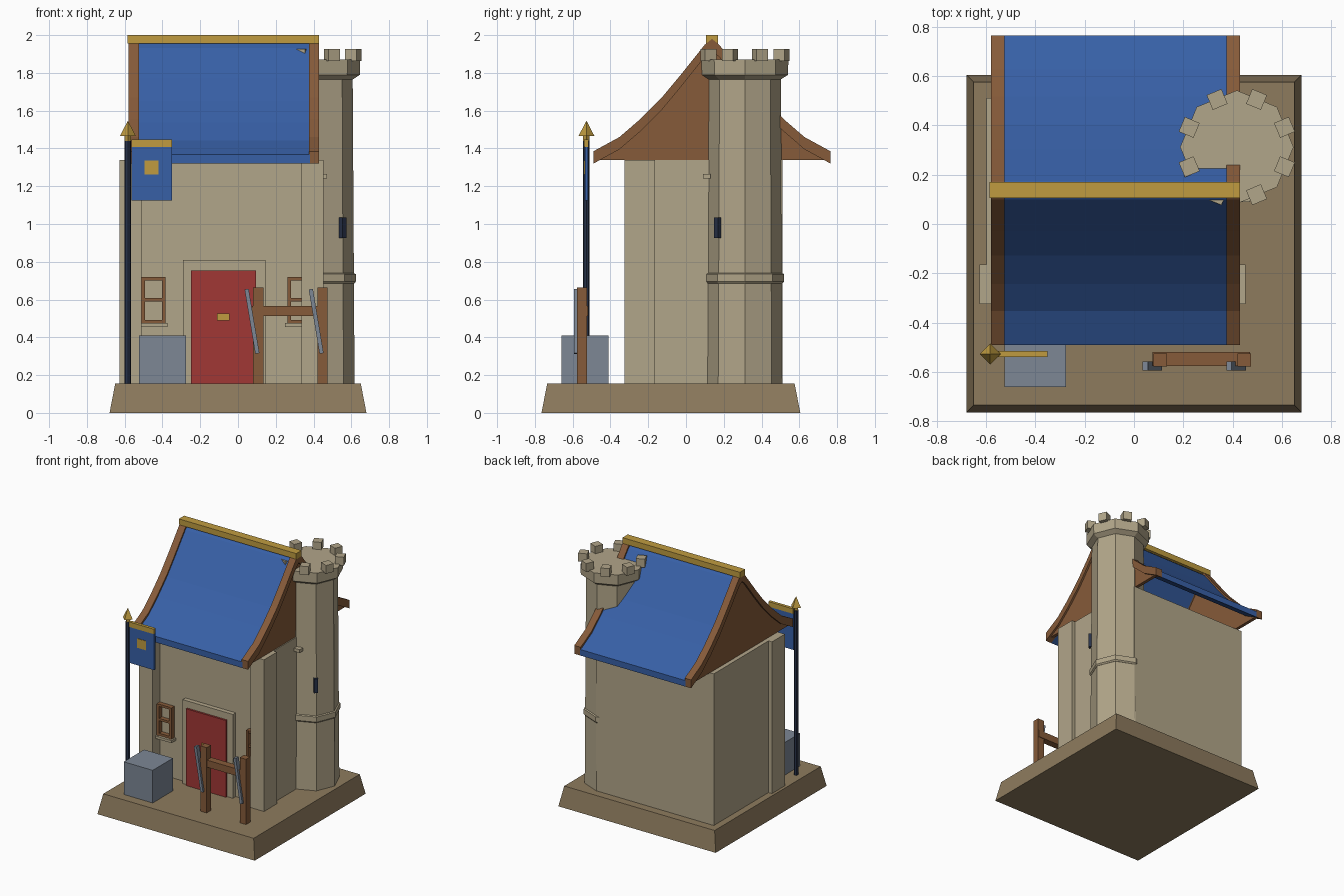
import bpy, bmesh, math
from mathutils import Matrix

old = bpy.data.objects.get("Cube")
if old:
    bpy.data.objects.remove(old, do_unlink=True)


def material(name, r, g, b):
    m = bpy.data.materials.new(name)
    m.use_nodes = True
    col = tuple((c / 255) ** 2.2 for c in (r, g, b)) + (1.0,)
    m.diffuse_color = col
    m.node_tree.nodes["Principled BSDF"].inputs["Base Color"].default_value = col
    return m


stone = material("stone", 176, 164, 136)
earth = material("earth", 140, 122, 94)
blue = material("blue_cloth_and_tile", 58, 96, 165)
wood = material("wood", 133, 91, 60)
gold = material("gold", 190, 154, 66)
red = material("red_paint", 160, 58, 56)
navy = material("dark_iron", 44, 53, 74)
steel = material("grey_steel", 124, 134, 148)


def finish(name, bm, mat):
    bmesh.ops.recalc_face_normals(bm, faces=bm.faces)
    me = bpy.data.meshes.new(name)
    bm.to_mesh(me)
    bm.free()
    me.materials.append(mat)
    ob = bpy.data.objects.new(name, me)
    bpy.context.scene.collection.objects.link(ob)
    return ob


def box(name, x, y, z, mat, inset=0.0):
    """Box from (min, max) ranges; inset narrows the top."""
    bm = bmesh.new()
    bmesh.ops.create_cube(bm, size=1)
    for v in bm.verts:
        shrink = inset if v.co.z > 0 else 0
        v.co = [(r[0] + r[1]) / 2 + math.copysign((r[1] - r[0]) / 2 - s, c)
                for r, c, s in zip((x, y, z), v.co, (shrink, shrink, 0))]
    return finish(name, bm, mat)


def turned_box(name, size, place, angle, axis, mat):
    bm = bmesh.new()
    m = Matrix.Translation(place) @ Matrix.Rotation(angle, 4, axis) @ Matrix.Diagonal((*size, 1))
    bmesh.ops.create_cube(bm, size=1, matrix=m)
    return finish(name, bm, mat)


def prism(name, outline, x0, x1, mat):
    """Extrude a (y, z) outline along x."""
    bm = bmesh.new()
    face = bm.faces.new([bm.verts.new((x0, y, z)) for y, z in outline])
    ext = bmesh.ops.extrude_face_region(bm, geom=[face])["geom"]
    for v in ext:
        if isinstance(v, bmesh.types.BMVert):
            v.co.x = x1
    return finish(name, bm, mat)


def lathe(name, profile, centre, sides, mat):
    """Faceted solid of revolution from (radius, z) rings."""
    bm = bmesh.new()
    rings = []
    for r, z in profile:
        rings.append([bm.verts.new((centre[0] + r * math.cos(math.tau * i / sides),
                                    centre[1] + r * math.sin(math.tau * i / sides), z))
                      for i in range(sides)])
    for a, b in zip(rings, rings[1:]):
        for i in range(sides):
            j = (i + 1) % sides
            bm.faces.new((a[i], a[j], b[j], b[i]))
    bm.faces.new(rings[0])
    bm.faces.new(rings[-1])
    return finish(name, bm, mat)


# Ground and hall
G = 0.155
MID = -0.0875
box("ground_slab", (-0.68, 0.68), (-0.765, 0.605), (0, G), earth, 0.03)
box("hall_walls", (MID - 0.51, MID + 0.51), (-0.235, 0.51), (G, 1.34), stone)
for side, label in ((-1, "right"), (1, "left")):
    xs = sorted((MID + side * 0.54, MID + side * 0.423))
    box(label + "_corner_pier", xs, (-0.325, -0.165), (G, 1.34), stone)

# Door
box("door_surround", (-0.29, 0.145), (-0.27, -0.23), (G, 0.81), stone)
box("door", (-0.25, 0.095), (-0.285, -0.24), (G, 0.755), red)
box("door_plate", (-0.11, -0.045), (-0.294, -0.28), (0.49, 0.525), gold)

# Windows, partly tucked behind the corner piers
for cx, label in ((-0.4475, "right"), (0.325, "left")):
    for side in (-1, 1):
        mx = cx + side * 0.054
        box(label + "_window_jamb", (mx - 0.009, mx + 0.009), (-0.275, -0.23), (0.475, 0.72), wood)
    for z in (0.484, 0.6, 0.711):
        box(label + "_window_bar", (cx - 0.06, cx + 0.06), (-0.27, -0.23), (z - 0.009, z + 0.009), wood)
    box(label + "_window_sill", (cx - 0.075, cx + 0.075), (-0.29, -0.23), (0.455, 0.475), stone)

# Roof: a sweeping half curve (distance from ridge, height), mirrored
RIDGE_Y = 0.1375
curve = [(0.6275, 1.385), (0.49, 1.46), (0.38, 1.555), (0.265, 1.67), (0.165, 1.79), (0.0375, 1.95)]
full = ([(RIDGE_Y - d, z) for d, z in curve] + [(RIDGE_Y, 1.98)]
        + [(RIDGE_Y + d, z) for d, z in reversed(curve)])


def band(top, bottom):
    return [(y, z - top) for y, z in full] + [(y, z - bottom) for y, z in reversed(full)]


prism("roof_tiles", band(0.018, 0.065), -0.53, 0.38, blue)
gable = [(RIDGE_Y - 0.615, 1.34)] + [(y, z - 0.04) for y, z in full[1:-1]] + [(RIDGE_Y + 0.615, 1.34)]
for label, x0, x1 in (("right", -0.58, -0.525), ("left", 0.375, 0.43)):
    prism(label + "_bargeboard", band(0, 0.065), x0, x1, wood)
    prism(label + "_gable", gable, x0 + 0.015, x1 - 0.015, wood)
box("ridge_beam", (-0.585, 0.43), (0.105, 0.17), (1.955, 2.0), gold)

# Tower
T = (0.417, 0.312)
lathe("tower_shaft", [(0.2, G), (0.19, 1.8)], T, 8, stone)
lathe("tower_band", [(0.198, 0.685), (0.207, 0.695), (0.207, 0.735), (0.196, 0.74)], T, 8, stone)
lathe("tower_crown", [(0.19, 1.765), (0.228, 1.79), (0.23, 1.87)], T, 8, stone)
for i in range(8):
    a = math.tau * (i + 0.5) / 8
    place = (T[0] + 0.209 * math.cos(a), T[1] + 0.209 * math.sin(a), 1.895)
    turned_box("merlon", (0.065, 0.065, 0.065), place, a, "Z", stone)
turned_box("arrow_slit", (0.03, 0.03, 0.11), (T[0] + 0.137, T[1] - 0.143, 0.98), -math.pi / 4, "Z", navy)
box("wall_stub", (0.41, 0.47), (0.09, 0.13), (1.24, 1.265), stone)

# Banner
POLE = (-0.583, -0.527)
lathe("banner_pole", [(0.017, G), (0.017, 1.44)], POLE, 8, navy)
lathe("finial", [(0.017, 1.43), (0.017, 1.465), (0.042, 1.466), (0.001, 1.545)], POLE, 4, gold)
box("banner_rail", (-0.565, -0.35), (-0.54, -0.516), (1.408, 1.447), gold)
box("banner_cloth", (-0.565, -0.35), (-0.535, -0.52), (1.125, 1.41), blue)
box("banner_emblem", (-0.495, -0.42), (-0.539, -0.533), (1.263, 1.335), gold)

# Block and weapon rack
box("grey_block", (-0.525, -0.275), (-0.66, -0.41), (G, 0.41), steel)
for x in (0.08, 0.42):
    box("rack_post", (x, x + 0.054), (-0.578, -0.525), (G, 0.665), wood)
    turned_box("rack_blade", (0.022, 0.036, 0.345), (x - 0.006, -0.576, 0.485), math.radians(-9.5), "Y", steel)
box("rack_bar", (0.075, 0.47), (-0.575, -0.52), (0.512, 0.567), wood)
